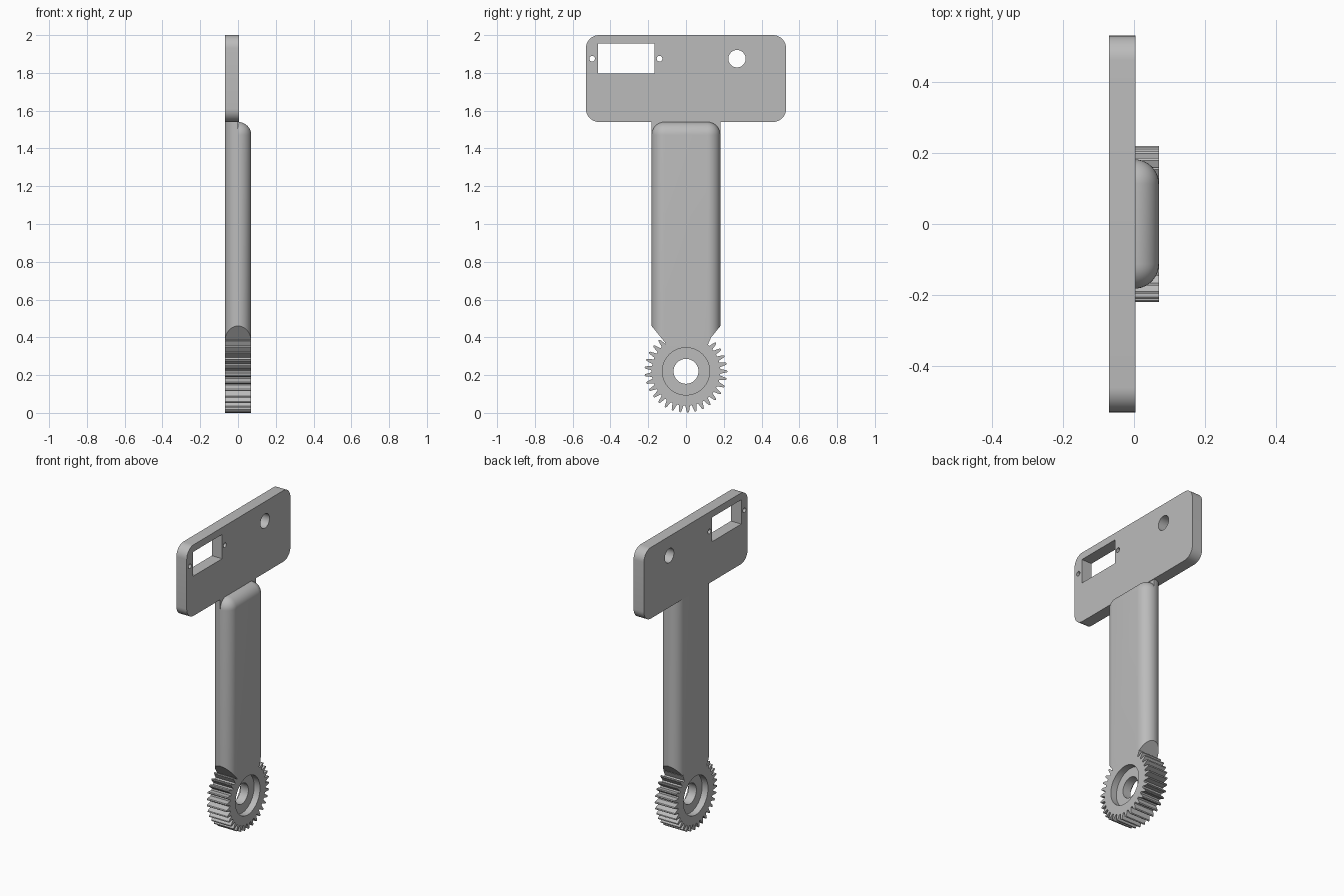
import bpy, bmesh
from math import pi, cos, sin
from mathutils import Matrix, Vector

cube = bpy.data.objects.get("Cube")
if cube:
    bpy.data.objects.remove(cube, do_unlink=True)

grey = bpy.data.materials.new("plain grey")
grey.use_nodes = True
colour = (0.5, 0.5, 0.5, 1)
grey.diffuse_color = colour
grey.node_tree.nodes["Principled BSDF"].inputs["Base Color"].default_value = colour

T = 0.07          # half thickness of the whole bracket
HUB_Z = 0.22      # height of the gear axis
# Profile plane: local x -> world y, local y -> world z, local z -> world x
SIDEWAYS = Matrix(((0, 0, 1, 0), (1, 0, 0, 0), (0, 1, 0, 0), (0, 0, 0, 1)))


def finish(name, bm):
    bmesh.ops.remove_doubles(bm, verts=bm.verts, dist=1e-5)
    bmesh.ops.recalc_face_normals(bm, faces=bm.faces)
    mesh = bpy.data.meshes.new(name)
    bm.to_mesh(mesh)
    bm.free()
    mesh.materials.clear()
    mesh.materials.append(grey)
    obj = bpy.data.objects.new(name, mesh)
    bpy.context.collection.objects.link(obj)
    bpy.ops.object.select_all(action='DESELECT')
    obj.select_set(True)
    bpy.context.view_layer.objects.active = obj
    bpy.ops.object.shade_smooth_by_angle(angle=pi / 6)
    return obj


def circle(y, z, r, n=48):
    return [(y + r * cos(2 * pi * i / n), z + r * sin(2 * pi * i / n)) for i in range(n)]


def rounded_rect(y0, y1, z0, z1, r=0, n=10):
    if r == 0:
        return [(y0, z0), (y1, z0), (y1, z1), (y0, z1)]
    pts = []
    centres = [(y1 - r, z1 - r), (y0 + r, z1 - r), (y0 + r, z0 + r), (y1 - r, z0 + r)]
    for k, (cy, cz) in enumerate(centres):
        for i in range(n + 1):
            a = (k + i / n) * pi / 2
            pts.append((cy + r * cos(a), cz + r * sin(a)))
    return pts


def gear_outline(y, z, teeth, root, tip):
    # Each tooth: (position within the pitch, height from root to tip)
    shape = [(-0.36, 0), (-0.24, 0.45), (-0.13, 0.9), (0, 1), (0.13, 0.9), (0.24, 0.45), (0.36, 0)]
    pts = []
    for i in range(teeth):
        for offset, height in shape:
            a = 2 * pi * (i + offset) / teeth
            r = root + (tip - root) * height
            pts.append((y + r * cos(a), z + r * sin(a)))
    return pts


def slab(name, loops, x0, x1):
    """Extrude an outline with holes between two x positions."""
    curve = bpy.data.curves.new(name, 'CURVE')
    curve.dimensions = '2D'
    curve.fill_mode = 'BOTH'
    curve.extrude = (x1 - x0) / 2
    for loop in loops:
        spline = curve.splines.new('POLY')
        spline.points.add(len(loop) - 1)
        for point, (u, v) in zip(spline.points, loop):
            point.co = (u, v, 0, 1)
        spline.use_cyclic_u = True
    temp = bpy.data.objects.new(name + " outline", curve)
    bpy.context.collection.objects.link(temp)
    graph = bpy.context.evaluated_depsgraph_get()
    mesh = bpy.data.meshes.new_from_object(temp.evaluated_get(graph))
    bm = bmesh.new()
    bm.from_mesh(mesh)
    bm.transform(Matrix.Translation(((x0 + x1) / 2, 0, 0)) @ SIDEWAYS)
    bpy.data.objects.remove(temp, do_unlink=True)
    bpy.data.curves.remove(curve)
    bpy.data.meshes.remove(mesh)
    return finish(name, bm)


def arm_half(name, side):
    """Half of the arm; the +x half also has a rounded top end."""
    half_w, z0, z1, r = 0.182, 0.35, 1.54, 0.069
    bm = bmesh.new()
    bmesh.ops.create_cube(bm, size=1)
    bm.transform(Matrix.Translation((side * T / 2, 0, (z0 + z1) / 2))
                 @ Matrix.Diagonal((T, half_w * 2, z1 - z0, 1)))
    edges = []
    for e in bm.edges:
        mid = (e.verts[0].co + e.verts[1].co) / 2
        outer = abs(mid.x - side * T) < 1e-4
        upright = abs(mid.z - (z0 + z1) / 2) < 1e-4
        top = abs(mid.z - z1) < 1e-4
        along_x = abs(mid.x - side * T / 2) < 1e-4
        if (outer and upright) or (side > 0 and top and (outer or along_x)):
            edges.append(e)
    bmesh.ops.bevel(bm, geom=edges, offset=r, offset_type='OFFSET', segments=10,
                    profile=0.5, affect='EDGES', clamp_overlap=False)
    # Slanted shoulders narrowing down to the gear
    for s in (-1, 1):
        cut = bmesh.ops.bisect_plane(
            bm, geom=bm.verts[:] + bm.edges[:] + bm.faces[:], dist=1e-6,
            plane_co=Vector((0, s * half_w, 0.46)),
            plane_no=Vector((0, s * 0.08, -0.065)), clear_outer=True)
        rim = [g for g in cut["geom_cut"] if isinstance(g, bmesh.types.BMEdge)]
        bmesh.ops.edgeloop_fill(bm, edges=rim)
    return finish(name, bm)


# Mounting plate with window, two screw holes and a round hole
slab("mounting_plate", [
    rounded_rect(-0.53, 0.53, 1.54, 2.0, 0.07),
    rounded_rect(-0.465, -0.168, 1.798, 1.955),
    circle(-0.497, 1.875, 0.015, 24),
    circle(-0.14, 1.875, 0.015, 24),
    circle(0.27, 1.875, 0.046),
], -T, 0.004)

# Arm
arm_half("arm_front_half", 1)
arm_half("arm_rear_half", -1)

# Gear rim with a thinner web recessed on both faces
slab("gear_rim", [gear_outline(0, HUB_Z, 33, 0.182, 0.22), circle(0, HUB_Z, 0.125, 64)], -T, T)
slab("gear_web", [circle(0, HUB_Z, 0.125, 64), circle(0, HUB_Z, 0.066)], -0.028, 0.028)
